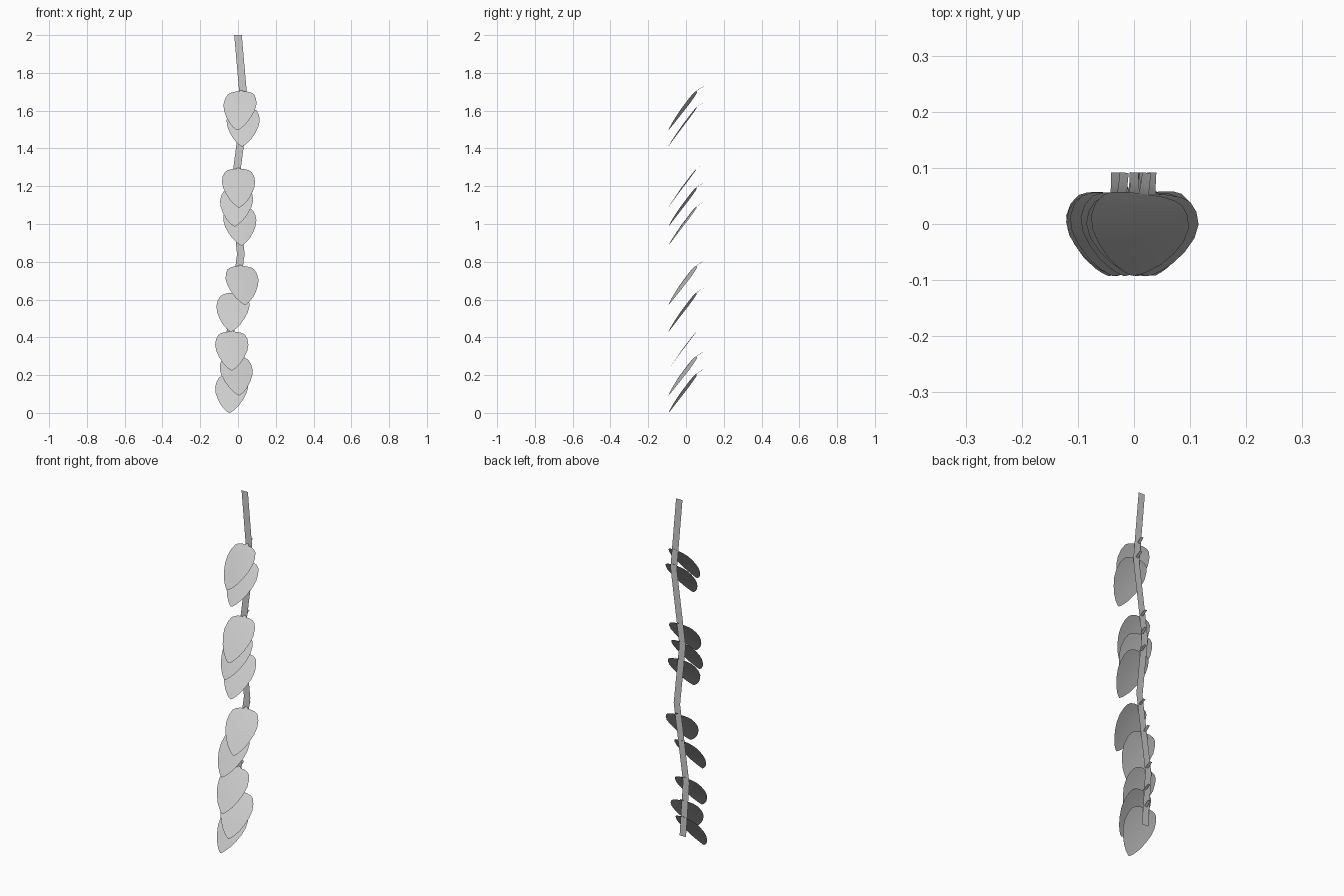
import bpy
from math import radians


def ribbon(name, rows):
    """Sheet surface from rows of points, four faces per row pair at most."""
    n = len(rows[0])
    verts = [p for r in rows for p in r]
    faces = [(i * n + j, (i + 1) * n + j, (i + 1) * n + j + 1, i * n + j + 1)
             for i in range(len(rows) - 1) for j in range(n - 1)]
    me = bpy.data.meshes.new(name)
    me.from_pydata(verts, [], faces)
    me.shade_smooth()
    ob = bpy.data.objects.new(name, me)
    bpy.context.collection.objects.link(ob)
    return ob


# flat zigzag stem: (x, z) of the centre line
STEM = [(0.0, 2.0), (0.035, 1.60), (-0.02, 1.18), (0.015, 0.84),
        (-0.043, 0.41), (-0.022, 0.10)]
stem = ribbon("stem", [[(x + s * 0.02, 0.06, z) for s in (-1, 1)] for x, z in STEM])
stem.data.shade_flat()

# leaf outline: (y, z above the tip, half width), from the stalk end to the tip
LEAF = [(0.092, 0.230, 0.008), (0.070, 0.217, 0.008), (0.054, 0.205, 0.009),
        (0.0535, 0.2045, 0.032), (0.050, 0.200, 0.056), (0.043, 0.192, 0.071),
        (0.026, 0.171, 0.083), (0.004, 0.142, 0.088), (-0.021, 0.109, 0.082),
        (-0.045, 0.074, 0.067), (-0.067, 0.041, 0.047), (-0.083, 0.016, 0.025),
        (-0.090, 0.005, 0.011), (-0.093, 0.0, 0.002)]


def leaf_rows():
    rows = []
    for y, z, w in LEAF:
        row = []
        for k in range(-2, 3):
            u = k / 2
            # shoulders dip a little and the blade is faintly cupped
            drop = 0.006 * u * u * (w / 0.088) ** 2
            row.append((u * w, y, z - drop if z > 0.02 else z))
        rows.append(row)
    return rows


# leaves: blade centre x, tip height, turn about z
LEAVES = [(0.010, 1.497, -8), (0.027, 1.411, -3), (0.003, 1.087, 2),
          (-0.008, 0.987, -6), (0.010, 0.886, 5), (0.022, 0.572, 9),
          (-0.027, 0.430, -6), (-0.033, 0.225, 0), (-0.009, 0.093, 9),
          (-0.034, 0.0, -7)]
for i, (x, z, a) in enumerate(LEAVES):
    leaf = ribbon(f"leaf_{i + 1}", leaf_rows())
    leaf.location = (x, 0, z)
    leaf.rotation_euler.z = radians(a)
